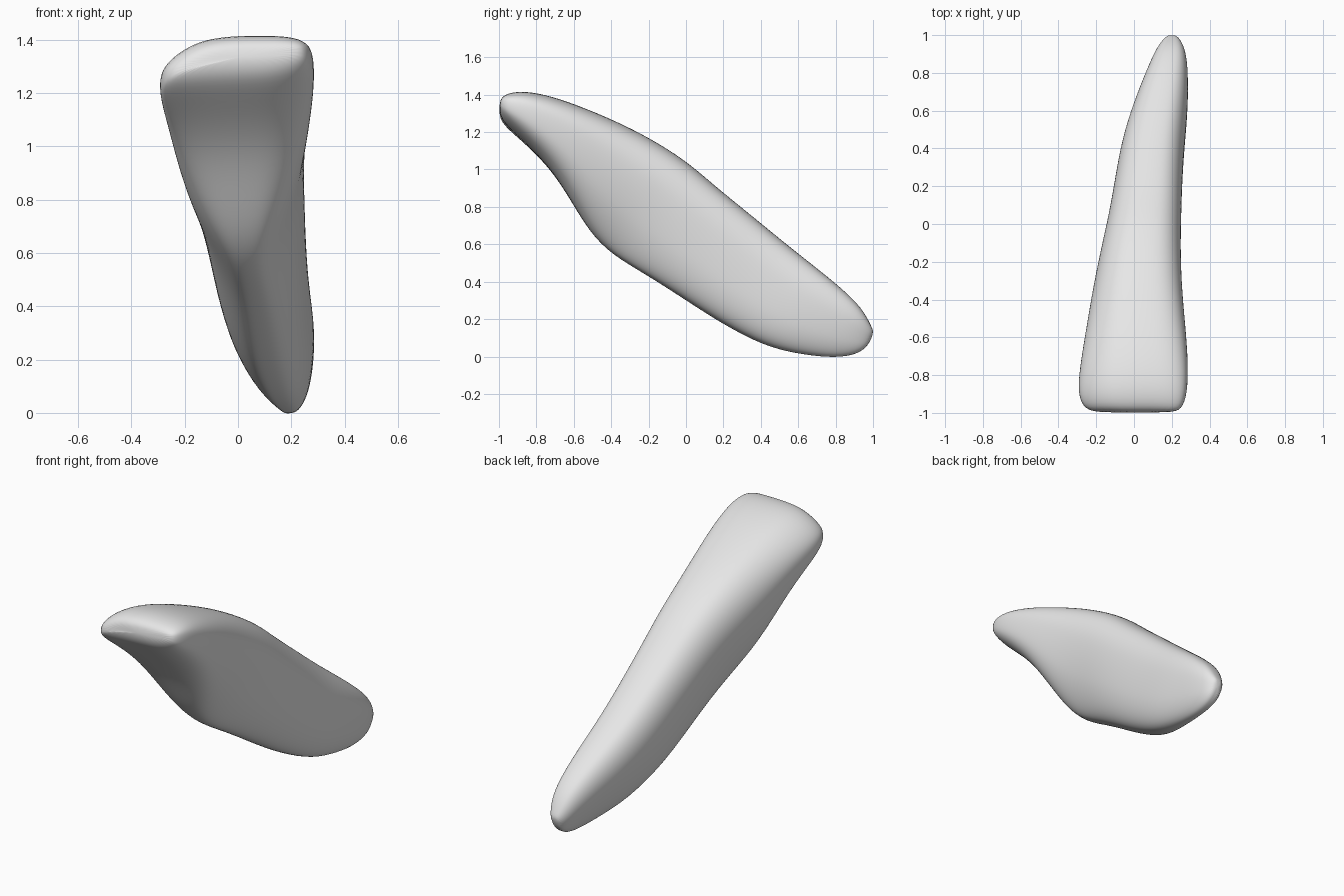
import bpy, bmesh
from math import cos, sin, pi, copysign

cube = bpy.data.objects.get("Cube")
if cube:
    bpy.data.objects.remove(cube, do_unlink=True)

# Enamel and root share one colour
ivory = bpy.data.materials.new("pale_grey")
ivory.use_nodes = True
colour = (0.8, 0.8, 0.8, 1)
ivory.diffuse_color = colour
ivory.node_tree.nodes["Principled BSDF"].inputs["Base Color"].default_value = colour

# Cross-sections from biting edge to root tip: upper y, upper z, lower y,
# lower z, right x, left x, underside taper on the right and on the left
SECTIONS = [
    (-.995, 1.36, -1, 1.33, -.18, .2, 0, 0),
    (-.975, 1.403, -.99, 1.265, -.265, .255, 0, 0),
    (-.87, 1.422, -.92, 1.195, -.3, .283, 0, 0),
    (-.72, 1.393, -.81, 1.095, -.29, .288, .05, 0),
    (-.55, 1.333, -.7, .97, -.267, .282, .1, .05),
    (-.37, 1.257, -.605, .815, -.243, .27, .2, .15),
    (-.2, 1.173, -.515, .665, -.217, .26, .4, .35),
    (0, 1.05, -.4, .545, -.178, .255, .6, .55),
    (.15, .917, -.2, .43, -.14, .257, .6, .4),
    (.33, .772, 0, .3, -.108, .26, .55, .25),
    (.53, .607, .2, .17, -.072, .27, .55, .2),
    (.7, .473, .42, .055, -.012, .288, .65, .2),
    (.83, .368, .6, .013, .046, .291, .75, .3),
    (.94, .263, .8, -.01, .102, .283, .8, .4),
    (.99, .165, .93, .015, .148, .25, .4, .2),
    (1.005, .13, .98, .07, .18, .222, 0, 0),
]
SIDES = 32


def rounded(value, power):
    return copysign(abs(value) ** power, value)


def section_ring(bm, upper_y, upper_z, lower_y, lower_z, x0, x1, taper_r, taper_l):
    """Rounded ring, narrower underneath and drooping towards one side."""
    half = (x1 - x0) / 2
    ring = []
    for i in range(SIDES):
        a = 2 * pi * i / SIDES
        u, v = rounded(cos(a), .68), rounded(sin(a), .7)
        taper = taper_r if u < 0 else taper_l
        width = half * (1 + .08 * taper) * (1 - taper * ((1 - v) / 2) ** 2)
        t = (1 + v) / 2
        droop = (.05 + .03 * t if u < 0 else -.02) * u * u * half / .28
        ring.append(bm.verts.new((
            (x0 + x1) / 2 + u * width,
            lower_y + (upper_y - lower_y) * t,
            lower_z + (upper_z - lower_z) * t - droop)))
    return ring


# Loft the crown and root as one body
bm = bmesh.new()
rings = [section_ring(bm, *s) for s in SECTIONS]
for a, b in zip(rings, rings[1:]):
    for i in range(SIDES):
        j = (i + 1) % SIDES
        bm.faces.new((a[i], a[j], b[j], b[i]))
bm.faces.new(rings[0])
bm.faces.new(rings[-1])
bmesh.ops.recalc_face_normals(bm, faces=bm.faces)
for face in bm.faces:
    face.smooth = True
mesh = bpy.data.meshes.new("incisor_tooth")
bm.to_mesh(mesh)
bm.free()
mesh.materials.append(ivory)
tooth = bpy.data.objects.new("incisor_tooth", mesh)
bpy.context.collection.objects.link(tooth)

# Soften the surface
smooth = tooth.modifiers.new("soft_surface", "SUBSURF")
smooth.levels = smooth.render_levels = 2
